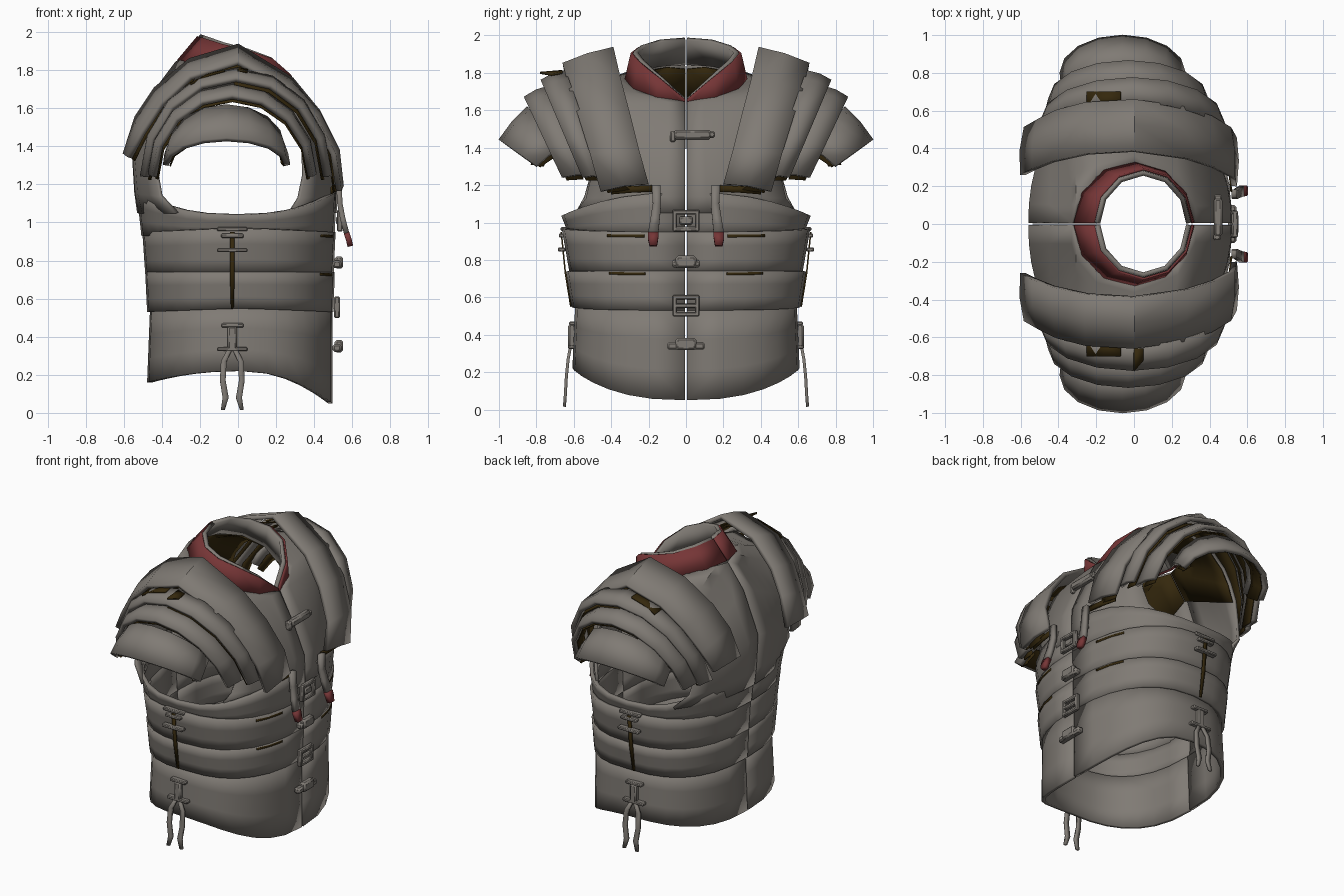
import bpy, bmesh, math
from mathutils import Vector

if "Cube" in bpy.data.objects:
    bpy.data.objects.remove(bpy.data.objects["Cube"])


def material(name, rgb):
    m = bpy.data.materials.new(name)
    m.diffuse_color = (*rgb, 1)
    m.use_nodes = True
    m.node_tree.nodes["Principled BSDF"].inputs["Base Color"].default_value = m.diffuse_color
    return m


STEEL = material("dull_steel", (0.215, 0.197, 0.176))
RED = material("dark_red_leather", (0.18, 0.036, 0.037))
BROWN = material("dark_brown_leather", (0.035, 0.021, 0.004))


def finish(name, bm, mat, thick=0.0, mirror=True):
    """Turn a bmesh into an object, mirrored left to right and thickened."""
    bmesh.ops.recalc_face_normals(bm, faces=bm.faces)
    me = bpy.data.meshes.new(name)
    bm.to_mesh(me)
    bm.free()
    ob = bpy.data.objects.new(name, me)
    bpy.context.collection.objects.link(ob)
    me.materials.append(mat)
    bpy.ops.object.select_all(action='DESELECT')
    ob.select_set(True)
    bpy.context.view_layer.objects.active = ob
    bpy.ops.object.shade_smooth_by_angle(angle=math.radians(40))
    if mirror:
        mod = ob.modifiers.new("mirror", 'MIRROR')
        mod.use_axis = (False, True, False)
        mod.use_mirror_merge = False
    if thick:
        mod = ob.modifiers.new("thickness", 'SOLIDIFY')
        mod.thickness = thick
        mod.offset = 0
    return ob


def sheet(name, rows, mat, thick=0.025, mirror=True):
    """Grid surface through rows of points."""
    bm = bmesh.new()
    grid = [[bm.verts.new(p) for p in row] for row in rows]
    for a, b in zip(grid, grid[1:]):
        for i in range(len(a) - 1):
            bm.faces.new((a[i], a[i + 1], b[i + 1], b[i]))
    return finish(name, bm, mat, thick, mirror)


def boxes(name, parts, mat=STEEL, mirror=False):
    """Bevelled bars given as (centre, size)."""
    bm = bmesh.new()
    for c, s in parts:
        vs = bmesh.ops.create_cube(bm, size=1)["verts"]
        for v in vs:
            v.co = Vector([c[k] + v.co[k] * s[k] for k in range(3)])
        edges = {e for v in vs for e in v.link_edges}
        bmesh.ops.bevel(bm, geom=list(edges), offset=min(s) * 0.25,
                        segments=1, affect='EDGES')
    return finish(name, bm, mat, 0, mirror)


def lerp(a, b, t):
    return tuple(p + (q - p) * t for p, q in zip(a, b))


# Torso bands: each end is (front x, back x, half width)
def band(name, low, high, z_low, z_high, mat=STEEL, thick=0.025, a0=0, a1=180, steps=14):
    rows = []
    for r in range(4):
        t = r / 3
        xf, xb, w = lerp(low, high, t)
        row = []
        for i in range(steps + 1):
            a = math.radians(a0 + (a1 - a0) * i / steps)
            c, s = math.cos(a), math.sin(a)
            x = (xf + xb) / 2 + (xf - xb) / 2 * math.copysign(abs(c) ** 0.8, c)
            y = max(0.005, w * max(s, 0) ** 0.8)
            row.append((x, y, z_low(c) + (z_high(c) - z_low(c)) * t))
        rows.append(row)
    return sheet(name, rows, mat, thick)


def level(z, rise=0.0):
    return lambda c: z + rise * (1 - abs(c))


band("waist_band", (0.485, -0.465, 0.595), (0.485, -0.45, 0.58),
     lambda c: 0.22 - (0.17 if c > 0 else 0.06) * abs(c) ** 1.7, level(0.54, 0.02))
band("lower_rib_band", (0.49, -0.465, 0.60), (0.495, -0.475, 0.63),
     level(0.53, 0.02), level(0.74))
band("upper_rib_band", (0.49, -0.475, 0.61), (0.50, -0.49, 0.652),
     level(0.73), level(0.95, 0.02))
band("chest_band", (0.495, -0.495, 0.62), (0.505, -0.52, 0.655),
     level(0.93, 0.02), lambda c: 1.04 + 0.12 * c * c)

# Leather edging peeping out beneath the bands
for label, z, ring in (("chest", 0.93, (0.506, -0.50, 0.655)),
                       ("rib", 0.728, (0.501, -0.48, 0.638))):
    band(label + "_edging", ring, ring, level(z - 0.01, 0.02), level(z + 0.004, 0.02),
         BROWN, 0.012, 15, 35, 5)

# Chest, shoulder and back plate: neck edge and armhole edge, front over to back
inner = [(0.51, 0.005, 1.05), (0.51, 0.005, 1.14), (0.505, 0.005, 1.25),
         (0.42, 0.005, 1.45), (0.32, 0.005, 1.64), (0.23, 0.21, 1.68),
         (0, 0.315, 1.76), (-0.2, 0.25, 1.82), (-0.30, 0.10, 1.85),
         (-0.32, 0.005, 1.84), (-0.44, 0.005, 1.68), (-0.55, 0.005, 1.40),
         (-0.535, 0.005, 1.16), (-0.52, 0.005, 1.05)]
outer = [(0.27, 0.585, 1.05), (0.32, 0.53, 1.13), (0.345, 0.50, 1.25),
         (0.34, 0.46, 1.45), (0.27, 0.46, 1.62), (0.17, 0.50, 1.71),
         (0, 0.55, 1.75), (-0.2, 0.52, 1.72), (-0.32, 0.50, 1.64),
         (-0.38, 0.49, 1.56), (-0.42, 0.49, 1.45), (-0.43, 0.50, 1.28),
         (-0.405, 0.54, 1.14), (-0.32, 0.59, 1.05)]
plate = []
for p, q in zip(inner, outer):
    row = []
    for k in range(6):
        t = k / 5
        _, y, z = lerp(p, q, t)
        row.append((p[0] + (q[0] - p[0]) * t ** 2.2, y, z))
    plate.append(row)
sheet("chest_and_back_plate", plate, STEEL, 0.02)
# Leather lining inside the shoulders and the back of the neck
sheet("shoulder_lining", [[(x * 0.95, y, z - 0.02) for x, y, z in row]
                          for row in plate[4:11]], BROWN, 0.008)


# Overlapping shoulder plates, each with a narrower leather backing
def shoulder(name, edge_in, edge_out):
    across = [[lerp(p, q, t) for t in (0, 0.5, 1)] for p, q in zip(edge_in, edge_out)]
    for row in across:      # slight crown across the plate
        row[1] = (row[1][0] * 1.02, row[1][1] + 0.005, row[1][2] + 0.008)
    sheet(name, across, STEEL, 0.03)
    back = []
    for p, q in zip(edge_in, edge_out):
        row = []
        for t in (0.3, 0.86):
            x, y, z = lerp(p, q, t)
            row.append((x * 0.95, y, 1.15 + (z - 1.15) * 0.96 - 0.012))
        back.append(row)
    sheet(name + "_backing", back, BROWN, 0.008)


def arch(cx, rx, y0, dy, z0, dz, n=8):
    pts = []
    for i in range(n + 1):
        a = math.pi * i / n
        pts.append((cx + rx * math.cos(a), y0 + dy * math.sin(a), z0 + dz * math.sin(a)))
    return pts


shoulder("top_shoulder_plate",
         [(0.53, 0.20, 1.205), (0.52, 0.25, 1.38), (0.42, 0.30, 1.58),
          (0.28, 0.345, 1.75), (0, 0.385, 1.925), (-0.25, 0.37, 1.85),
          (-0.43, 0.33, 1.70), (-0.53, 0.29, 1.55), (-0.59, 0.26, 1.36)],
         [(0.53, 0.455, 1.165), (0.50, 0.51, 1.36), (0.40, 0.57, 1.55),
          (0.25, 0.62, 1.70), (0, 0.655, 1.84), (-0.25, 0.64, 1.76),
          (-0.40, 0.60, 1.62), (-0.50, 0.55, 1.47), (-0.57, 0.51, 1.34)])
shoulder("second_shoulder_plate", arch(-0.01, 0.49, 0.44, 0.20, 1.24, 0.56),
         arch(-0.01, 0.47, 0.55, 0.22, 1.24, 0.51))
shoulder("third_shoulder_plate", arch(-0.03, 0.43, 0.50, 0.22, 1.25, 0.47),
         arch(-0.03, 0.41, 0.66, 0.20, 1.24, 0.42))
shoulder("sleeve_plate", arch(-0.06, 0.29, 0.66, 0.18, 1.40, 0.21),
         arch(-0.06, 0.32, 0.80, 0.19, 1.30, 0.135))
# Leather showing between the plates
sheet("shoulder_leather", [[(x, 0.62, 1.80 - d), (x, 0.70, 1.797 - d)]
                           for x, d in ((-0.25, 0.07), (-0.16, 0.025), (-0.07, 0))],
      BROWN, 0.012)
sheet("torn_leather", [[(0.0, -0.66, 1.81), (0.0, -0.78, 1.80)],
                       [(0.05, -0.66, 1.80), (0.05, -0.72, 1.79)]], BROWN, 0.012, False)
sheet("chest_leather", [[(0.515, 0.17, z), (0.505, 0.28, z - 0.005), (0.49, 0.40, z - 0.015)]
                        for z in (1.165, 1.20)], BROWN, 0.01)
sheet("sleeve_leather", [[(0.23, 0.74, 1.36), (0.22, 0.80, 1.37)],
                         [(0.24, 0.76, 1.30), (0.23, 0.83, 1.31)]], BROWN, 0.01)

# Standing collar, red outside and steel inside, rising from a V at the front
COLLAR_LOW = (1.63, 1.64, 1.68, 1.755, 1.81, 1.84, 1.85)
COLLAR_TOP = (1.66, 1.775, 1.86, 1.905, 1.935, 1.965, 1.975)


def collar(name, shrink, lift, mat, thick):
    rows = [[], []]
    for i in range(7):
        c, s = math.cos(math.pi * i / 6), math.sin(math.pi * i / 6)
        rows[0].append(((0.315 - shrink) * c, max(0.005, (0.325 - shrink) * s),
                        COLLAR_LOW[i]))
        rows[1].append((0.05 + (0.26 - shrink) * c, max(0.005, (0.29 - shrink) * s),
                        COLLAR_TOP[i] + lift))
    sheet(name, rows, mat, thick)


collar("collar", 0.0, 0.0, RED, 0.012)
collar("collar_lining", 0.022, 0.006, STEEL, 0.025)


# Front fastenings
def buckle(name, x, z, w, h, bars, bar=0.025):
    boxes(name, [((x, 0, z + k * h / 2), (0.03, w, bar)) for k in bars] +
          [((x, k * w / 2, z), (0.03, bar, h + bar)) for k in (-1, 1)])


buckle("chest_buckle", 0.535, 1.01, 0.12, 0.09, (-1, 1))
boxes("chest_buckle_tongue", [((0.53, 0, 1.01), (0.03, 0.07, 0.045))])
buckle("waist_buckle", 0.52, 0.555, 0.12, 0.09, (-1, 0, 1))
boxes("collar_clasp", [((0.445, 0.035, 1.47), (0.045, 0.20, 0.05)),
                       ((0.445, 0.14, 1.47), (0.04, 0.03, 0.035)),
                       ((0.44, -0.07, 1.46), (0.04, 0.03, 0.06))])
for label, z, w in (("rib_clasp", 0.78, 0.15), ("hem_clasp", 0.34, 0.20)):
    boxes(label, [((0.52, 0, z), (0.045, w, 0.04)),
                  ((0.53, 0, z + 0.01), (0.045, 0.11, 0.065))])


# Hanging straps with red tips
def ribbon(name, path, widths, axis, mat, thick):
    rows = []
    for p, w in zip(path, widths):
        off = Vector((w / 2, 0, 0)) if axis == 'X' else Vector((0, w / 2, 0))
        rows.append([Vector(p) - off, Vector(p) + off])
    sheet(name, rows, mat, thick)


ribbon("hanging_strap", [(0.53, 0.16, 1.20), (0.535, 0.155, 1.10),
                         (0.55, 0.165, 1.02), (0.57, 0.175, 0.945)],
       (0.045, 0.045, 0.05, 0.055), 'Y', STEEL, 0.028)
ribbon("strap_tip", [(0.57, 0.175, 0.945), (0.582, 0.176, 0.91), (0.59, 0.175, 0.875)],
       (0.058, 0.054, 0.04), 'Y', RED, 0.03)

# Side opening, its ties and the dangling laces
ribbon("side_seam", [(-0.03, 0.616, 0.55), (-0.03, 0.645, 0.73), (-0.03, 0.667, 0.95)],
       (0.015, 0.025, 0.025), 'X', BROWN, 0.008)
boxes("side_ties", [((-0.03, y, z), (w, 0.04, 0.022)) for z, y, w in
                    ((0.965, 0.65, 0.16), (0.93, 0.66, 0.12), (0.855, 0.665, 0.16),
                     (0.46, 0.605, 0.12), (0.335, 0.61, 0.16))] +
      [((-0.03, 0.61, 0.39), (0.05, 0.04, 0.13))], STEEL, True)
for label, k in (("back_lace", -1), ("front_lace", 1)):
    ribbon(label, [(-0.03 + k * d, y, z) for d, y, z in
                   ((0.005, 0.615, 0.35), (0.045, 0.63, 0.27), (0.05, 0.64, 0.17),
                    (0.035, 0.645, 0.08), (0.05, 0.65, 0.015))],
           (0.025, 0.03, 0.03, 0.032, 0.02), 'X', STEEL, 0.016)
